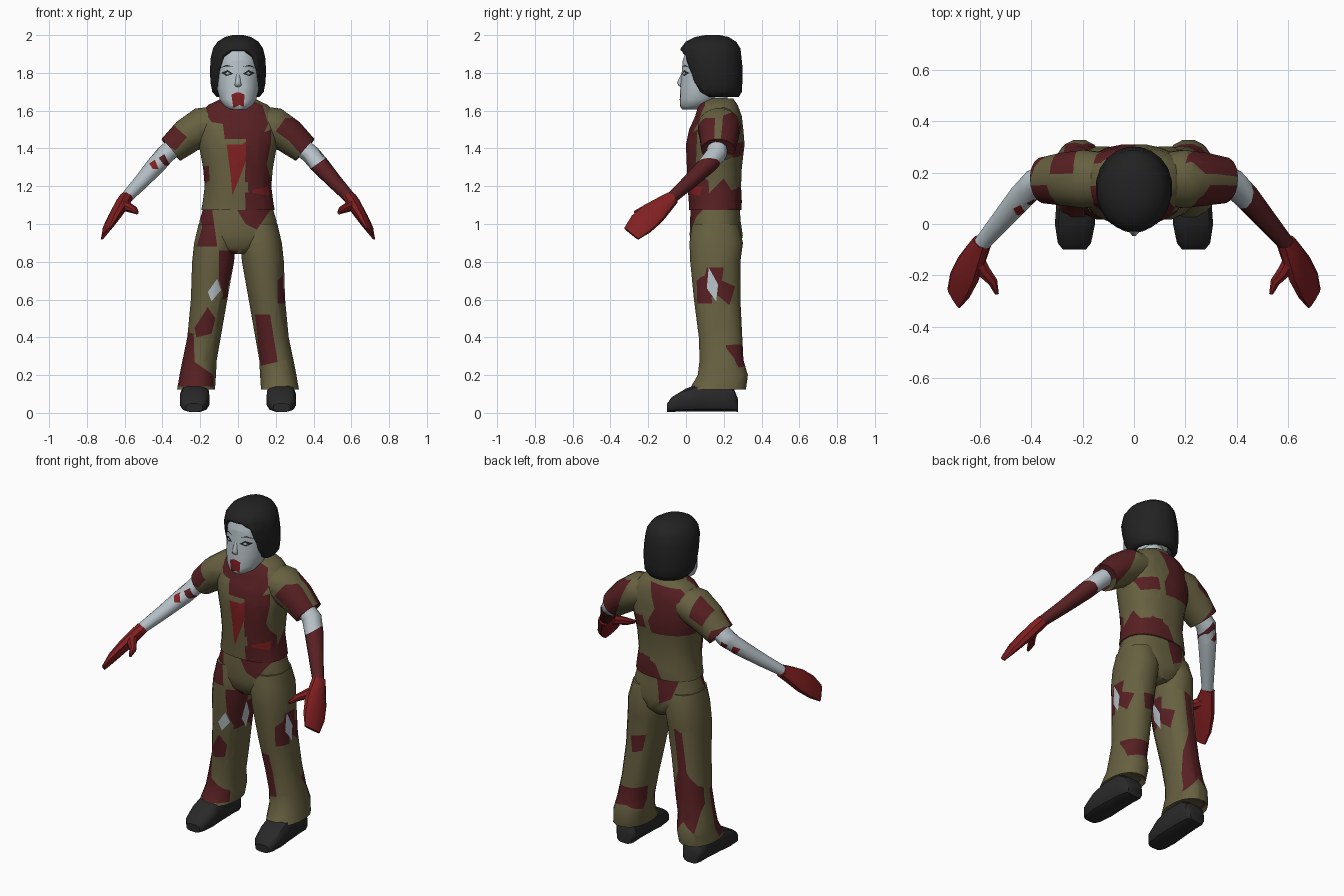
import bpy, bmesh, math
from mathutils import Vector as V

COLOURS = {"olive_cloth": (0.135, 0.118, 0.052), "maroon_stain": (0.095, 0.014, 0.016),
           "fresh_red": (0.22, 0.014, 0.015), "pale_skin": (0.47, 0.54, 0.58),
           "black_hair": (0.016, 0.016, 0.017), "shoe_black": (0.022, 0.022, 0.023)}
NAMES = list(COLOURS)
OLIVE, MAROON, RED, SKIN, HAIR, SHOE = range(6)
for n, c in COLOURS.items():
    bpy.data.materials.new(n).diffuse_color = (*c, 1)
X, Y, Z = V((1, 0, 0)), V((0, 1, 0)), V((0, 0, 1))


def loft(rings, sides=16, power=1.0):
    """Closed skin through rings of (centre, axis_u, axis_v, radius_u, radius_v)."""
    bm = bmesh.new()
    loops = []
    for c, u, v, a, b in rings:
        loop = []
        for i in range(sides):
            t = 2 * math.pi * (i + 0.5) / sides
            cs, sn = math.cos(t), math.sin(t)
            p = V(c) + u * a * math.copysign(abs(cs) ** power, cs) + v * b * math.copysign(abs(sn) ** power, sn)
            loop.append(bm.verts.new(p))
        loops.append(loop)
    for l, m in zip(loops, loops[1:]):
        for i in range(sides):
            j = (i + 1) % sides
            bm.faces.new((l[i], l[j], m[j], m[i]))
    bm.faces.new(loops[0])
    bm.faces.new(loops[-1])
    bmesh.ops.recalc_face_normals(bm, faces=bm.faces)
    return bm


def upright(rows):
    return [((cx, cy, z), X, Y, rx, ry) for z, cx, cy, rx, ry in rows]


def along(rows):
    """Rings square to a path of (x, y, z, radius_u, radius_v)."""
    pts = [V(r[:3]) for r in rows]
    out = []
    for i, r in enumerate(rows):
        d = (pts[min(i + 1, len(pts) - 1)] - pts[max(i - 1, 0)]).normalized()
        u = d.cross(Z).normalized()
        out.append((pts[i], u, u.cross(d), r[3], r[4]))
    return out


def inside(p, poly):
    hit = False
    for (x1, y1), (x2, y2) in zip(poly, poly[1:] + poly[:1]):
        if (y1 > p[1]) != (y2 > p[1]) and p[0] < (x2 - x1) * (p[1] - y1) / (y2 - y1) + x1:
            hit = not hit
    return hit


def cut_patch(bm, axis, sign, flat):
    """Cut an outline into faces turned towards sign * axis; return the inner faces."""
    poly = list(zip(flat[::2], flat[1::2]))
    h = 0 if axis == 1 else 1
    lo = [min(p[k] for p in poly) for k in (0, 1)]
    hi = [max(p[k] for p in poly) for k in (0, 1)]

    def near():
        res = []
        for f in bm.faces:
            if sign and sign * f.normal[axis] < 0.05:
                continue
            a, b = [v.co[h] for v in f.verts], [v.co.z for v in f.verts]
            if min(a) < hi[0] and max(a) > lo[0] and min(b) < hi[1] and max(b) > lo[1]:
                res.append(f)
        return res
    for p, q in zip(poly, poly[1:] + poly[:1]):
        fs = near()
        if not fs:
            return []
        co, d = V((0, 0, p[1])), V((0, 0, q[1] - p[1]))
        co[h], d[h] = p[0], q[0] - p[0]
        geom = fs + list({e for f in fs for e in f.edges}) + list({v for f in fs for v in f.verts})
        bmesh.ops.bisect_plane(bm, geom=geom, dist=1e-5, plane_co=co, plane_no=d.cross((X, Y)[axis]).normalized())
        bm.normal_update()
    res = []
    for f in near():
        c = f.calc_center_median()
        if inside((c[h], c.z), poly):
            res.append(f)
    return res


def finish(name, bm, mat, patches=(), angle=45):
    for f in bm.faces:
        f.material_index = mat
    bm.normal_update()
    for axis, sign, m, flat in patches:
        for f in cut_patch(bm, axis, sign, flat):
            f.material_index = m
    me = bpy.data.meshes.new(name)
    bm.to_mesh(me)
    bm.free()
    for n in NAMES:
        me.materials.append(bpy.data.materials[n])
    ob = bpy.data.objects.new(name, me)
    bpy.context.collection.objects.link(ob)
    bpy.ops.object.select_all(action='DESELECT')
    ob.select_set(True)
    bpy.context.view_layer.objects.active = ob
    bpy.ops.object.shade_smooth_by_angle(angle=math.radians(angle))
    return ob


# Stain outlines: projection axis, facing, colour, outline
SHIRT = [
    (1, -1, MAROON, (-.2, 1.63, 0, 1.68, .13, 1.63, .16, 1.53, .12, 1.45, -.07, 1.45, -.08, 1.53, -.14, 1.54)),
    (1, -1, MAROON, (.04, 1.47, .16, 1.47, .15, 1.32, .18, 1.22, .18, 1.06, .06, 1.06)),
    (1, -1, RED, (-.06, 1.42, .02, 1.42, .07, 1.46, .06, 1.41, .03, 1.3, -.03, 1.15, -.04, 1.27)),
    (1, -1, RED, (.08, 1.18, .165, 1.2, .16, 1.09, .05, 1.07)),
    (1, -1, MAROON, (-.2, 1.3, -.155, 1.31, -.15, 1.23, -.2, 1.2)),
    (0, 1, MAROON, (-.02, 1.45, .06, 1.5, .05, 1.25, -.02, 1.2)),
    (0, 1, MAROON, (.0, 1.17, .1, 1.14, .2, 1.24, .24, 1.18, .32, 1.2, .3, 1.06, .0, 1.06)),
    (1, 1, MAROON, (.05, 1.64, -.13, 1.63, -.22, 1.55, -.2, 1.36, .02, 1.35, .04, 1.42, .0, 1.5)),
    (1, 1, MAROON, (.08, 1.44, .2, 1.42, .16, 1.35, .06, 1.37)),
    (1, 1, MAROON, (.0, 1.16, .1, 1.2, .15, 1.1, -.05, 1.06))]
SLEEVES = [
    (1, -1, MAROON, (.25, 1.56, .32, 1.56, .42, 1.45, .36, 1.34, .27, 1.44, .2, 1.49)),
    (1, 1, MAROON, (.2, 1.6, .32, 1.56, .42, 1.45, .33, 1.32, .26, 1.44)),
    (1, -1, MAROON, (-.36, 1.54, -.27, 1.46, -.33, 1.39, -.42, 1.44)),
    (1, 1, MAROON, (-.24, 1.62, -.33, 1.54, -.3, 1.46, -.22, 1.5)),
    (1, 1, MAROON, (-.41, 1.46, -.35, 1.44, -.3, 1.32, -.36, 1.33))]
TROUSERS_FRONT = [
    (1, -1, MAROON, (-.21, 1.1, -.14, 1.1, -.11, .88, -.22, .88, -.19, .98)),
    (1, -1, MAROON, (-.02, 1.1, .19, 1.1, .1, .97, .04, 1.0)),
    (1, -1, MAROON, (-.1, .86, 0, .86, -.02, .76, -.07, .6, -.1, .7)),
    (1, -1, MAROON, (-.23, .45, -.16, .56, -.12, .5, -.14, .42, -.22, .4)),
    (1, -1, MAROON, (-.28, .43, -.235, .42, -.23, .27, -.13, .2, -.13, .14, -.33, .14)),
    (1, -1, MAROON, (.09, .52, .17, .52, .21, .27, .12, .25)),
    (1, -1, MAROON, (.21, .7, .25, .74, .26, .58, .21, .58)),
    (1, -1, SKIN, (-.16, .64, -.11, .71, -.09, .65, -.14, .59))]
TROUSERS_SIDE = [
    (0, 1, MAROON, (.07, .6, .11, .77, .2, .77, .19, .7, .26, .67, .23, .57, .17, .62)),
    (0, 1, SKIN, (.12, .77, .17, .68, .16, .59, .11, .66)),
    (1, 1, MAROON, (.0, 1.1, -.14, 1.1, -.1, .97, -.03, .93)),
    (1, 1, MAROON, (.08, .7, .17, .68, .16, .58, .1, .6)),
    (1, 1, MAROON, (.1, .37, .28, .36, .28, .24, .19, .26, .12, .23)),
    (1, 1, MAROON, (-.12, .8, -.17, .78, -.2, .55, -.28, .42, -.27, .2, -.2, .26, -.13, .17, -.12, .42, -.15, .55))]

# Shirt, trouser seat and neck
finish("shirt", loft(upright([
    (1.665, 0, .175, .085, .075), (1.63, 0, .17, .16, .105), (1.57, 0, .172, .21, .125),
    (1.5, 0, .16, .222, .145), (1.42, 0, .155, .21, .157), (1.3, 0, .15, .187, .147),
    (1.2, 0, .15, .178, .143), (1.12, 0, .155, .188, .142), (1.075, 0, .155, .196, .14)]), 20, .85),
    OLIVE, SHIRT)
finish("trouser_seat", loft(upright([
    (1.11, 0, .155, .178, .13), (1.02, 0, .155, .205, .135), (.94, 0, .16, .218, .142),
    (.88, 0, .16, .16, .13), (.84, 0, .16, .05, .1)]), 20, .85), OLIVE, TROUSERS_FRONT + TROUSERS_SIDE)
finish("neck", loft(upright([(1.57, 0, .17, .08, .07), (1.74, 0, .14, .07, .07)]), 12), SKIN)

for s, side in ((-1, "right"), (1, "left")):
    # Trouser leg and shoe
    finish(side + "_trouser_leg", loft(upright([(z, s * cx, cy, rx, ry) for z, cx, cy, rx, ry in (
        (1.0, .115, .155, .095, .125), (.9, .122, .16, .112, .144), (.8, .132, .155, .113, .135),
        (.6, .153, .165, .098, .125), (.4, .18, .183, .09, .117), (.28, .203, .188, .092, .118),
        (.2, .213, .195, .098, .135), (.125, .222, .168, .102, .152), (.15, .222, .17, .08, .12))]), 16, .9),
        OLIVE, TROUSERS_FRONT + TROUSERS_SIDE)
    finish(side + "_shoe", loft([((s * cx, y, h / 2 + .005), X, Z, w, h / 2) for y, h, w, cx in (
        (-.1, .045, .045, .232), (-.075, .08, .066, .232), (0, .125, .08, .23), (.08, .155, .076, .228),
        (.2, .16, .07, .225), (.255, .12, .066, .223), (.275, .07, .05, .223))], 12, .65), SHOE, angle=35)
    # Sleeve and bare arm
    finish(side + "_sleeve", loft(along([(s * x, y, z, a, b) for x, y, z, a, b in (
        (.08, .175, 1.54, .1, .09), (.19, .175, 1.515, .115, .105), (.27, .175, 1.465, .105, .095),
        (.355, .17, 1.392, .09, .077), (.345, .17, 1.4, .07, .06))]), 16), OLIVE, SLEEVES)
    finish(side + "_arm", loft(along([(s * x, y, z, a, b) for x, y, z, a, b in (
        (.3, .172, 1.44, .055, .05), (.385, .16, 1.368, .057, .052), (.435, .11, 1.31, .053, .048),
        (.52, .01, 1.215, .042, .038), (.6, -.085, 1.13, .032, .03))]), 10), SKIN, [
        (1, 0, MAROON, (.48, 1.36, .38, 1.29, .5, 1.0, .75, 1.1)),
        (1, 0, RED, (-.47, 1.32, -.44, 1.34, -.42, 1.29, -.45, 1.29)),
        (1, 0, MAROON, (-.42, 1.35, -.39, 1.37, -.36, 1.31, -.39, 1.31))])
    # Mitten hand with thumb
    w, n = V((s * .42, .71, -.57)).normalized(), V((s * .86, -.03, .5)).normalized()
    finish(side + "_hand", loft([((s * x, y, z), w, n, a, b) for x, y, z, a, b in (
        (.592, -.07, 1.14, .036, .034), (.61, -.105, 1.112, .048, .036), (.645, -.175, 1.055, .07, .032),
        (.678, -.238, 1.0, .072, .024), (.702, -.29, .948, .054, .009))], 10, .8), RED, angle=35)
    finish(side + "_thumb", loft(along([(s * x, y, z, a, b) for x, y, z, a, b in (
        (.62, -.12, 1.105, .03, .035), (.585, -.185, 1.09, .028, .026), (.55, -.225, 1.075, .02, .02),
        (.534, -.272, 1.06, .008, .01))]), 8), RED, angle=35)

# Head with cut-in eyes, brows and bloody mouth
FACE = [(1, -1, RED, (-.035, 1.685, -.012, 1.695, .012, 1.695, .035, 1.685, .03, 1.62, .008, 1.63, -.025, 1.615))]
for s in (-1, 1):
    FACE += [(1, -1, HAIR, (s * .025, 1.795, s * .055, 1.815, s * .09, 1.8, s * .06, 1.783)),
             (1, -1, SKIN, (s * .043, 1.797, s * .055, 1.805, s * .067, 1.797, s * .056, 1.79)),
             (1, -1, HAIR, (s * .025, 1.832, s * .06, 1.843, s * .095, 1.826, s * .06, 1.835))]
finish("head", loft(upright([
    (1.605, 0, .03, .04, .05), (1.625, 0, .045, .075, .078), (1.66, 0, .07, .098, .104),
    (1.72, 0, .095, .111, .126), (1.8, 0, .115, .118, .139), (1.87, 0, .125, .118, .143),
    (1.94, 0, .135, .1, .125)]), 24, .92), SKIN, FACE)
finish("nose", loft(upright([(1.8, 0, -.015, .008, .008), (1.75, 0, -.027, .016, .022),
                             (1.735, 0, -.025, .02, .018), (1.725, 0, -.02, .012, .01)]), 8), SKIN, angle=60)

# Bobbed hair with an opening for the face
bm = loft(upright([
    (1.672, 0, .17, .115, .11), (1.7, 0, .16, .138, .138), (1.75, 0, .15, .148, .15),
    (1.82, 0, .14, .15, .162), (1.88, 0, .13, .146, .166), (1.93, 0, .13, .134, .16),
    (1.965, 0, .132, .11, .135), (1.99, 0, .137, .07, .09), (2.0, 0, .14, .03, .04)]), 20)
bmesh.ops.delete(bm, geom=[f for f in bm.faces if f.calc_center_median().z < 1.675], context='FACES')
bm.normal_update()
opening = cut_patch(bm, 1, -1, (-.1, 1.6, -.108, 1.72, -.103, 1.8, -.085, 1.89, -.04, 1.918,
                                .04, 1.918, .085, 1.89, .103, 1.8, .108, 1.72, .1, 1.6))
bmesh.ops.delete(bm, geom=opening, context='FACES')
hair = finish("hair", bm, HAIR)
rim = hair.modifiers.new("thickness", 'SOLIDIFY')
rim.thickness = .022
rim.offset = -1
